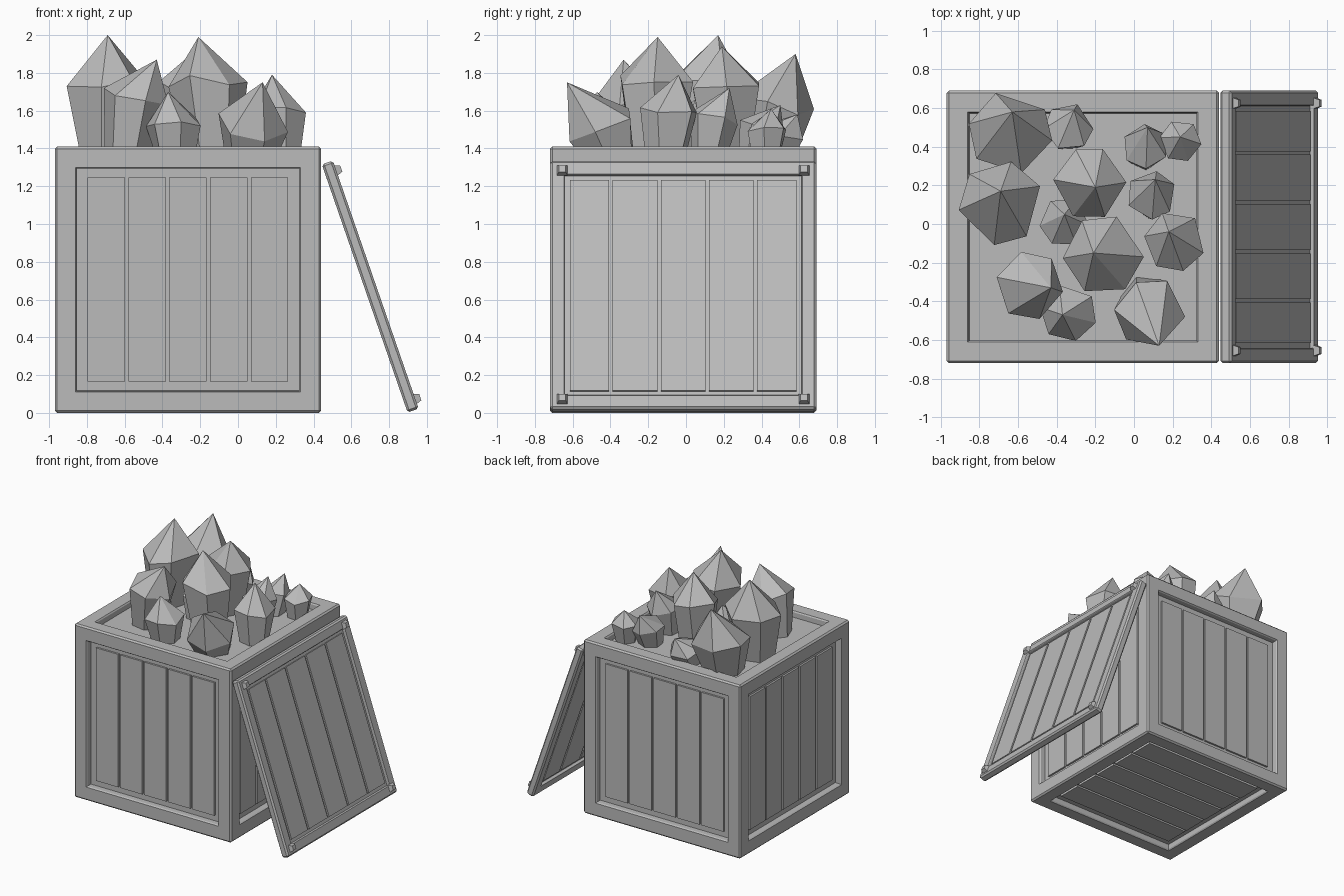
import bpy, bmesh, random
from math import pi, cos, sin
from mathutils import Matrix, Vector

random.seed(4)
old = bpy.data.objects.get("Cube")
if old:
    bpy.data.objects.remove(old, do_unlink=True)

grey = bpy.data.materials.new("stone grey")
grey.use_nodes = True
grey.diffuse_color = (0.5, 0.5, 0.5, 1)
grey.node_tree.nodes["Principled BSDF"].inputs["Base Color"].default_value = (0.5, 0.5, 0.5, 1)


def finish(name, bm, matrix=Matrix()):
    bmesh.ops.recalc_face_normals(bm, faces=bm.faces)
    mesh = bpy.data.meshes.new(name)
    bm.to_mesh(mesh)
    bm.free()
    mesh.materials.append(grey)
    obj = bpy.data.objects.new(name, mesh)
    obj.matrix_world = matrix
    bpy.context.collection.objects.link(obj)
    return obj


def add_box(bm, centre, size):
    return bmesh.ops.create_cube(bm, size=1, matrix=Matrix.Translation(centre) @ Matrix.Diagonal((*size, 1)))


def framed_block(name, matrix, size, bevel, border, depth):
    """Bevelled block whose large faces are sunk inside a border."""
    bm = bmesh.new()
    add_box(bm, (0, 0, 0), size)
    bmesh.ops.bevel(bm, geom=bm.edges[:], offset=bevel, segments=1, affect='EDGES')
    broad = [f for f in bm.faces if f.calc_area() > 1]
    chamfer = depth * 0.2
    for thickness, sink in ((border - bevel, 0), (chamfer, -chamfer), (0.001, chamfer - depth)):
        bmesh.ops.inset_individual(bm, faces=broad, thickness=thickness, depth=sink)
    return finish(name, bm, matrix)


def boards(name, matrix, width, height, pitch, thick, count=5, gap=0.018):
    """Row of boards in the local XY plane, facing local +Z."""
    bm = bmesh.new()
    for i in range(count):
        mid = (i - (count - 1) / 2) * pitch
        low = max(mid - pitch / 2 + gap / 2, -width / 2)
        high = min(mid + pitch / 2 - gap / 2, width / 2)
        add_box(bm, ((low + high) / 2, 0, 0), (high - low, height, thick * 2))
    return finish(name, bm, matrix)


def move(x, y, z):
    return Matrix.Translation((x, y, z))


def turn(angle, axis):
    return Matrix.Rotation(angle, 4, axis)


# Crate body, with an open shallow top
SIZE, SUNK = 1.41, 0.05
centre = move(-0.265, -0.015, SIZE / 2)
framed_block("crate_frame", centre, (SIZE,) * 3, 0.012, 0.15, SUNK)

# Boards on the four walls and the underside
out = move(0, 0, SIZE / 2 - SUNK)
for i, side in enumerate(("front", "left", "back", "right")):
    boards(side + "_boards", centre @ turn(i * pi / 2, 'Z') @ turn(pi / 2, 'X') @ out,
           1.08, 1.08, 0.216, 0.015)
boards("bottom_boards", centre @ turn(pi, 'X') @ turn(pi / 2, 'Z') @ out, 1.08, 1.08, 0.216, 0.015)

# Lid leaning on the crate, boarded on both faces
lid = move(0.70, -0.015, 0.669) @ turn(-0.333, 'Y')
framed_block("lid_frame", lid, (0.062, SIZE, 1.39), 0.012, 0.1, 0.022)
for i, side in enumerate(("outer", "inner")):
    boards(side + "_lid_boards", lid @ turn(i * pi, 'Z') @ turn(pi / 2, 'Z') @ turn(pi / 2, 'X')
           @ move(0, 0, 0.009), 1.2, 1.18, 0.255, 0.012)

# Faceted studs on the lid corners
bm = bmesh.new()
for sy in (-1, 1):
    for sz in (-1, 1):
        bmesh.ops.create_cone(bm, cap_ends=True, segments=4, radius1=0.04, radius2=0.025, depth=0.03,
                              matrix=move(0.044, sy * 0.64, sz * 0.64) @ turn(pi / 2, 'Y') @ turn(pi / 4, 'Z'))
finish("lid_studs", bm, lid)


def crystal(name, shoulder, tip, radius, sides=6):
    """Tapered prism, widest at the shoulder, ending in a point."""
    lean = tip - shoulder
    base = Vector((shoulder.x - lean.x / 2, shoulder.y - lean.y / 2, 1.3))
    tilt = Vector((0, 0, 1)).rotation_difference(shoulder - base).to_matrix()
    spin = random.uniform(0, pi)
    bm = bmesh.new()
    rings = []
    for middle, r, rough in ((base, radius * 0.62, 0), (shoulder, radius, 0.15)):
        ring = []
        for k in range(sides):
            a = spin + 2 * pi * (k + random.uniform(-rough, rough)) / sides
            rise = radius * random.uniform(-rough, rough)
            ring.append(bm.verts.new(middle + tilt @ Vector((r * cos(a), r * sin(a), rise))))
        rings.append(ring)
    low, high = rings
    point = bm.verts.new(tip)
    bm.faces.new(low)
    for k in range(sides):
        n = (k + 1) % sides
        bm.faces.new((low[k], low[n], high[n], high[k]))
        bm.faces.new((high[k], high[n], point))
    finish(name, bm)


# Crystal cluster: shoulder centre, tip, radius
cluster = (
    (-.64, .47, 1.62, -.63, .58, 1.9, .22),
    (-.69, .11, 1.74, -.69, .17, 2, .22),
    (-.54, -.32, 1.68, -.43, -.33, 1.87, .18),
    (-.16, -.16, 1.76, -.21, -.15, 1.99, .21),
    (.08, -.46, 1.53, .13, -.63, 1.75, .19),
    (-.34, -.46, 1.53, -.37, -.47, 1.7, .15),
    (-.23, .21, 1.72, -.2, .19, 1.94, .19),
    (.21, -.09, 1.6, .18, -.04, 1.79, .16),
    (.09, .15, 1.56, .11, .23, 1.72, .13),
    (.06, .4, 1.51, .07, .5, 1.63, .12),
    (.24, .43, 1.5, .24, .45, 1.61, .11),
    (-.34, .5, 1.47, -.31, .59, 1.58, .13),
    (-.36, .01, 1.52, -.36, .05, 1.66, .13),
)
for i, c in enumerate(cluster):
    crystal(f"crystal_{i + 1}", Vector(c[:3]), Vector(c[3:6]), c[6])
